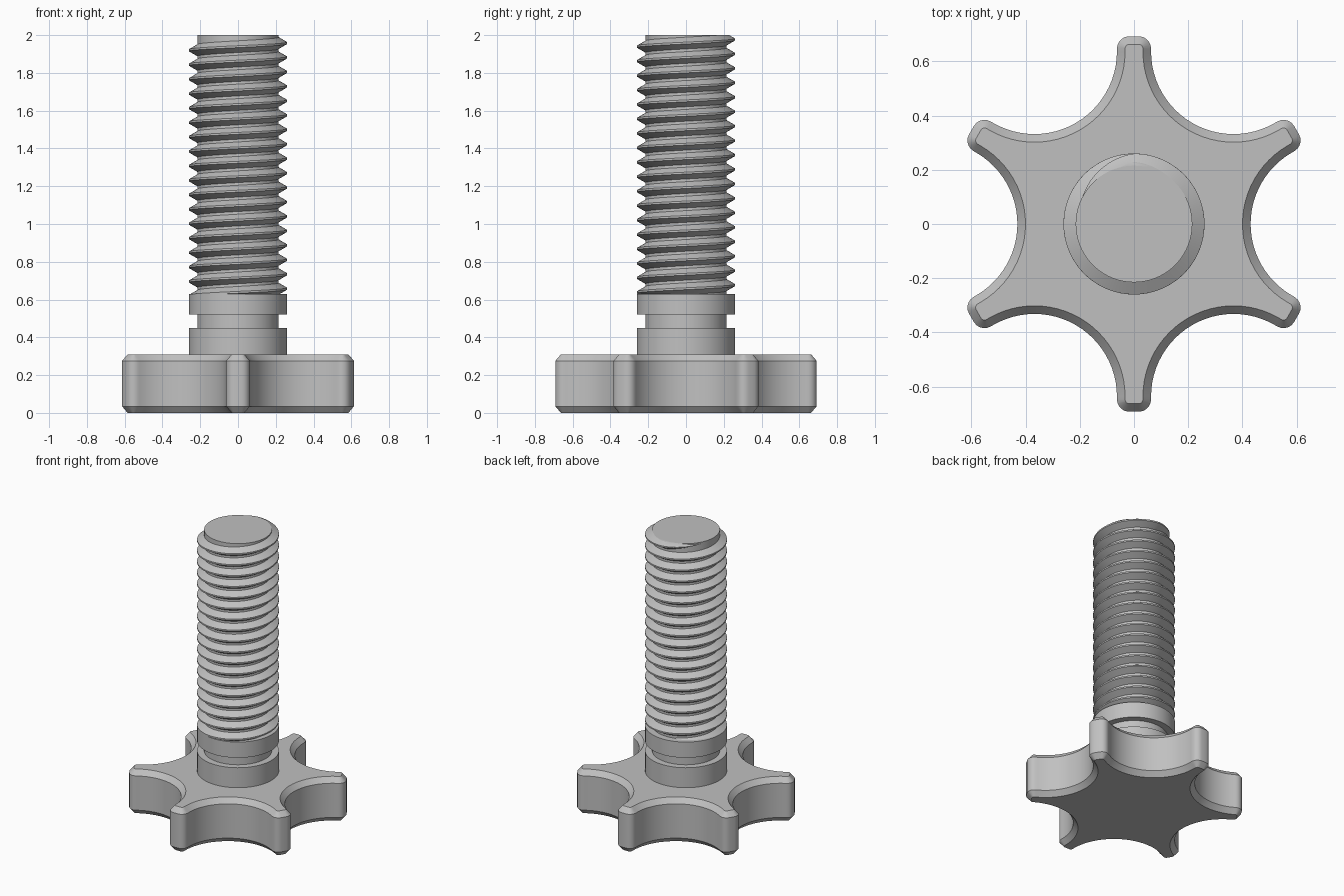
import bpy
import bmesh
from math import pi, tau, radians, sin, cos, ceil
from mathutils import Vector

cube = bpy.data.objects.get("Cube")
if cube:
    bpy.data.objects.remove(cube, do_unlink=True)

GREY = (0.53, 0.53, 0.53, 1)
metal = bpy.data.materials.new("plain grey")
metal.use_nodes = True
metal.diffuse_color = GREY
metal.node_tree.nodes["Principled BSDF"].inputs["Base Color"].default_value = GREY


def polar(radius, angle):
    return Vector((radius * cos(angle), radius * sin(angle), 0))


def arc(centre, radius, start, end, steps):
    return [centre + polar(radius, start + (end - start) * i / steps)
            for i in range(steps + 1)]


def loft(name, rings, cut_top=None):
    """Bridge equal closed rings, cap both ends, optionally slice off the top."""
    bm = bmesh.new()
    loops = [[bm.verts.new(p) for p in ring] for ring in rings]
    n = len(loops[0])
    for low, high in zip(loops, loops[1:]):
        for i in range(n):
            j = (i + 1) % n
            bm.faces.new((low[i], low[j], high[j], high[i]))
    bm.faces.new(loops[0][::-1])
    bm.faces.new(loops[-1])
    if cut_top:
        bmesh.ops.bisect_plane(bm, geom=bm.verts[:] + bm.edges[:] + bm.faces[:],
                               plane_co=(0, 0, cut_top), plane_no=(0, 0, 1),
                               clear_outer=True)
        bmesh.ops.holes_fill(bm, edges=[e for e in bm.edges if e.is_boundary], sides=0)
    bmesh.ops.recalc_face_normals(bm, faces=bm.faces[:])
    mesh = bpy.data.meshes.new(name)
    bm.to_mesh(mesh)
    bm.free()
    mesh.materials.append(metal)
    obj = bpy.data.objects.new(name, mesh)
    bpy.context.collection.objects.link(obj)
    bpy.ops.object.select_all(action='DESELECT')
    obj.select_set(True)
    bpy.context.view_layer.objects.active = obj
    bpy.ops.object.shade_smooth_by_angle(angle=radians(30))
    return obj


def lathe(name, profile, sides=96):
    return loft(name, [[polar(r, tau * i / sides) + Vector((0, 0, z))
                        for i in range(sides)] for r, z in profile])


# Six-pointed hand knob with scooped sides and chamfered rims
def star(inset, z):
    points = []
    for k in range(6):
        valley = k * pi / 3
        tip = valley + pi / 6
        points += arc(polar(0.734, valley), 0.304 + inset,
                      valley + pi * 4 / 3, valley + pi * 2 / 3, 24)
        for side in (-1, 1):
            centre = polar(0.647, tip) + polar(0.018, tip + side * pi / 2)
            start = tip if side > 0 else tip - pi / 2
            points += arc(centre, 0.045 - inset, start, start + pi / 2, 5)
    return [p + Vector((0, 0, z)) for p in points]


loft("star_knob", [star(0.03, 0), star(0, 0.035), star(0, 0.275), star(0.03, 0.31)])

# Collar with a recessed neck
lathe("collar", [(0.26, 0.30), (0.26, 0.45), (0.215, 0.45),
                 (0.215, 0.52), (0.26, 0.52), (0.26, 0.63)])

# Screw core
ROOT, CREST, PITCH, TOP = 0.215, 0.26, 0.0765, 2.0
lathe("screw_core", [(ROOT, 0.6), (ROOT, TOP)])

# Right-hand thread ridge, fading out at the upper end
STEPS = 64
first, last, fade = -17.7, 0.42, 0.17
count = ceil((last - first) * STEPS)
ridge = []
for i in range(count + 1):
    turn = first + (last - first) * i / count
    size = max(0.02, min(1, (last - turn) / fade))
    z = 1.958 + PITCH * turn
    crest = ROOT + (CREST - ROOT) * size
    section = [(ROOT - 0.005, -0.034), (crest, -0.005),
               (crest, 0.005), (ROOT - 0.005, 0.034)]
    ridge.append([polar(r, tau * turn) + Vector((0, 0, z + h * size))
                  for r, h in section])
loft("screw_thread", ridge, cut_top=TOP)
